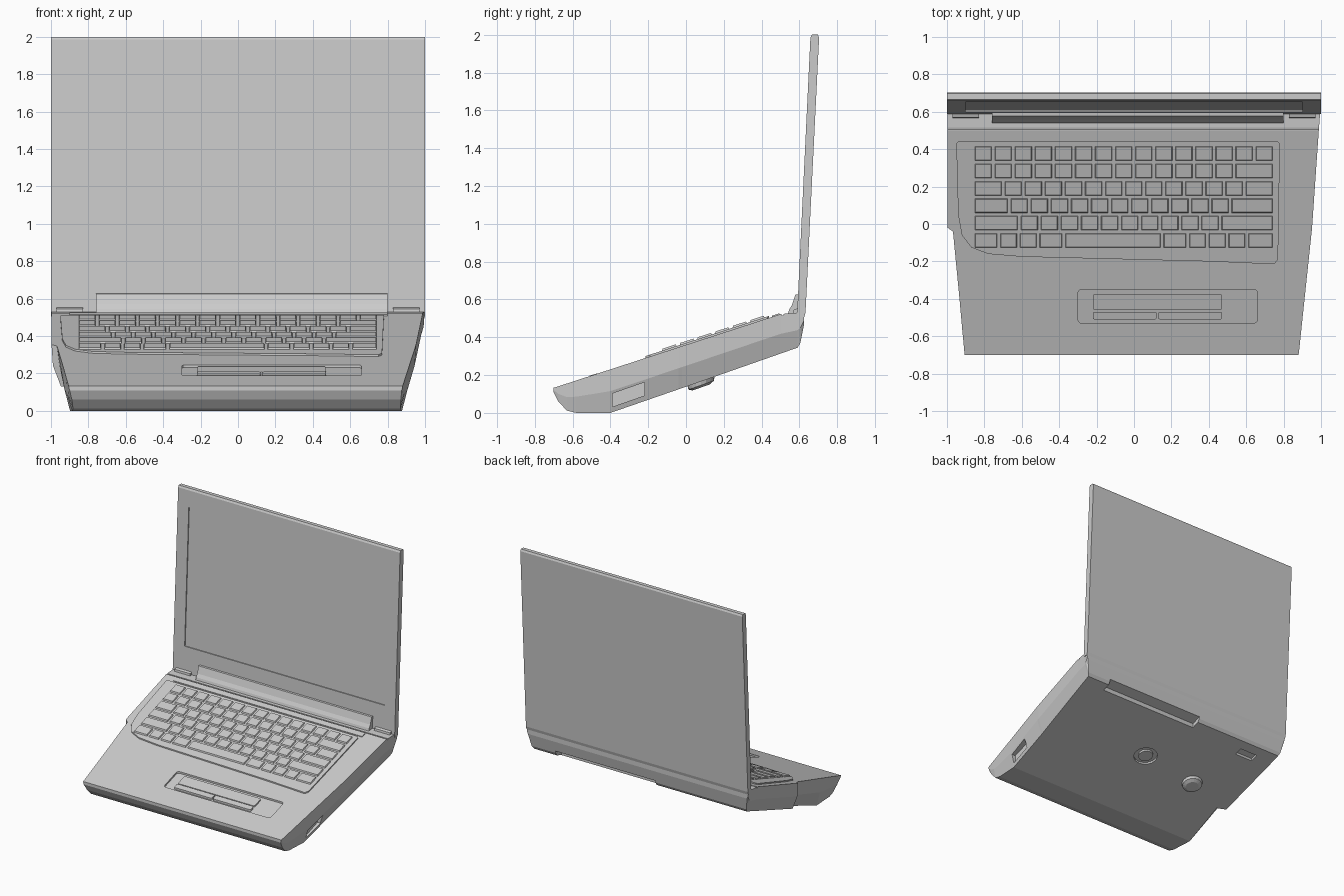
import bpy, bmesh, math

if "Cube" in bpy.data.objects:
    bpy.data.objects.remove(bpy.data.objects["Cube"])


def mesh_object(name, bm):
    bmesh.ops.recalc_face_normals(bm, faces=bm.faces[:])
    me = bpy.data.meshes.new(name)
    bm.to_mesh(me)
    bm.free()
    ob = bpy.data.objects.new(name, me)
    bpy.context.collection.objects.link(ob)
    return ob


def loft(bm, rings):
    """Skin equal-length rings of points and cap both ends."""
    vs = [[bm.verts.new(p) for p in r] for r in rings]
    n = len(vs[0])
    for a, b in zip(vs, vs[1:]):
        for i in range(n):
            j = (i + 1) % n
            bm.faces.new((a[i], a[j], b[j], b[i]))
    bm.faces.new(vs[0])
    bm.faces.new(vs[-1])


def deck(y):      # sloping keyboard surface
    return 0.36 + 0.325 * y


def under(y):     # sloping underside
    return 0.345 + 0.35 * (y - 0.59)


def rect(x0, x1, y0, y1):
    return [(x0, y0), (x1, y0), (x1, y1), (x0, y1)]


def rounded(x0, x1, y0, y1, r):
    pts = []
    for k, (cx, cy) in enumerate(rect(x0 + r, x1 - r, y0 + r, y1 - r)):
        for s in range(4):
            a = math.pi * (1 + k / 2 + s / 6)
            pts.append((cx + r * math.cos(a), cy + r * math.sin(a)))
    return pts


def ellipse(cx, cy, rx, ry, n=16):
    return [(cx + rx * math.cos(2 * math.pi * i / n),
             cy + ry * math.sin(2 * math.pi * i / n)) for i in range(n)]


def plate(name, outline, surface, h0, h1):
    """Plan outline following a sloping surface between two offsets."""
    bm = bmesh.new()
    loft(bm, [[(x, y, surface(y) + h) for x, y in outline] for h in (h0, h1)])
    return mesh_object(name, bm)


def bar(name, profile, x0, x1):
    """Side profile (y, z) extruded along x."""
    bm = bmesh.new()
    loft(bm, [[(x, y, z) for y, z in profile] for x in (x0, x1)])
    return mesh_object(name, bm)


def cut(ob, cutter):
    m = ob.modifiers.new("cut", 'BOOLEAN')
    m.operation = 'DIFFERENCE'
    m.solver = 'EXACT'
    m.object = cutter
    cutter.hide_render = True
    bpy.context.view_layer.objects.active = ob
    bpy.ops.object.modifier_apply(modifier=m.name)
    bpy.data.objects.remove(cutter)


# Base body: y, left width, right width, top z, bottom z, left tuck, right tuck
stations = [
    (-0.70, 0.905, 0.88, 0.133, 0.110, 0.005, 0.005),
    (-0.675, 0.908, 0.883, deck(-0.675), 0.060, 0.02, 0.012),
    (-0.63, 0.912, 0.888, deck(-0.63), 0.012, 0.03, 0.02),
    (-0.58, 0.917, 0.893, deck(-0.58), 0.0, 0.03, 0.025),
    (-0.40, 0.933, 0.912, deck(-0.40), 0.0, 0.035, 0.035),
    (-0.04, 0.968, 0.950, deck(-0.04), under(-0.04), 0.10, 0.05),
    (-0.02, 0.997, 0.952, deck(-0.02), under(-0.02), 0.05, 0.05),
    (0.50, 0.998, 0.988, deck(0.50), under(0.50), 0.04, 0.04),
    (0.59, 0.998, 0.995, 0.53, 0.345, 0.04, 0.04),
    (0.605, 0.998, 0.997, 0.53, 0.37, 0.03, 0.03),
    (0.625, 0.997, 0.997, 0.51, 0.47, 0.01, 0.01),
]
rings = []
for y, l, r, t, b, tl, tr in stations:
    m = t + (b - t) * 0.5
    rings.append([(-l, y, t), (r, y, t), (r - tr * 0.15, y, m), (r - tr, y, b),
                  (-l + tl, y, b), (-l + tl * 0.15, y, m)])
bm = bmesh.new()
loft(bm, rings)
base = mesh_object("base_body", bm)

# Recesses in the base: touchpad well, battery bay, vents and side port
cut(base, plate("cut_pad", rounded(-0.30, 0.66, -0.53, -0.35, 0.02), deck, -0.014, 0.1))
cut(base, plate("cut_battery", rect(-0.15, 0.75, 0.53, 0.70), under, -0.1, 0.035))
cut(base, plate("cut_vent", rect(-0.80, -0.64, 0.46, 0.52), under, -0.1, 0.02))
cut(base, plate("cut_hatch", ellipse(0.0, 0.14, 0.10, 0.08), under, -0.1, 0.015))
cut(base, plate("cut_port", rect(0.87, 1.1, -0.39, -0.22), under, 0.03, 0.10))
cut(base, plate("cut_seam", rect(-1.1, 1.1, 0.505, 0.515), deck, -0.01, 0.1))

# Hatch centre and underside foot
plate("hatch_plug", ellipse(0.0, 0.14, 0.06, 0.05), under, 0.0, 0.03)
bm = bmesh.new()
loft(bm, [[(x, y, under(y) + h) for x, y in ellipse(-0.52, 0.08, 0.09 * s, 0.075 * s)]
          for h, s in ((0.02, 1), (-0.02, 0.9), (-0.032, 0.6))])
mesh_object("underside_foot", bm)

# Keyboard surround with its swept front left corner
plate("keyboard_panel", [(-0.95, 0.43), (-0.94, 0.05), (-0.92, -0.06), (-0.87, -0.125),
                         (-0.78, -0.16), (-0.60, -0.175), (0.40, -0.20), (0.75, -0.215),
                         (0.77, -0.19), (0.78, 0.43), (0.77, 0.44), (-0.94, 0.44)],
      deck, -0.02, 0.010)

# Keys: rows front to back, each a list of key widths in units
rows = [[1.3, 1, 1, 1.3, 5, 1.3, 1, 1, 1, 1.4], [2.3] + [1] * 10 + [2.7],
        [1.8] + [1] * 11 + [2.2], [1.5] + [1] * 12 + [1.5],
        [1] * 13 + [2], [1] * 15]
bm = bmesh.new()
left, right, front, pitch, gap = -0.86, 0.75, -0.135, 0.093, 0.007
for i, row in enumerate(rows):
    unit = (right - left) / sum(row)
    x, y = left, front + i * pitch
    for w in row:
        loft(bm, [[(px, py, deck(py) + h) for px, py in
                   rect(x + gap + s, x + w * unit - gap - s, y + gap + s, y + pitch - gap - s)]
                  for h, s in ((0.005, 0), (0.020, 0.005))])
        x += w * unit
mesh_object("keys", bm)

# Touchpad and its buttons
plate("touchpad", rounded(-0.22, 0.47, -0.46, -0.375, 0.01), deck, -0.02, -0.002)
for k in range(2):
    x = -0.22 + k * 0.35
    plate("touchpad_button", rounded(x, x + 0.34, -0.51, -0.47, 0.008), deck, -0.02, 0.002)

# Control strip behind the keyboard
plate("control_strip", rect(-0.90, 0.80, 0.455, 0.495), deck, -0.01, 0.006)

# Lid with a shallow screen recess
lid = bar("lid", [(0.588, 0.53), (0.658, 1.985), (0.666, 2.0), (0.697, 2.0),
                  (0.704, 1.985), (0.632, 0.53), (0.625, 0.505), (0.595, 0.505)], -1.0, 1.0)


def face(z):
    return 0.588 + 0.0481 * (z - 0.53)


cut(lid, bar("cut_screen", [(face(0.74) - 0.1, 0.74), (face(0.74) + 0.008, 0.74),
                            (face(1.85) + 0.008, 1.85), (face(1.85) - 0.1, 1.85)], -0.90, 0.90))

# Hinge cover along the foot of the lid
bar("hinge_cover", [(0.535, 0.51), (0.545, 0.545), (0.56, 0.57), (0.578, 0.625),
                    (0.61, 0.63), (0.61, 0.51)], -0.76, 0.80)
for s in (-1, 1):
    bar("hinge_end", [(0.565, 0.51), (0.57, 0.545), (0.61, 0.56), (0.61, 0.51)],
        s * 0.90 - 0.07, s * 0.90 + 0.07)
